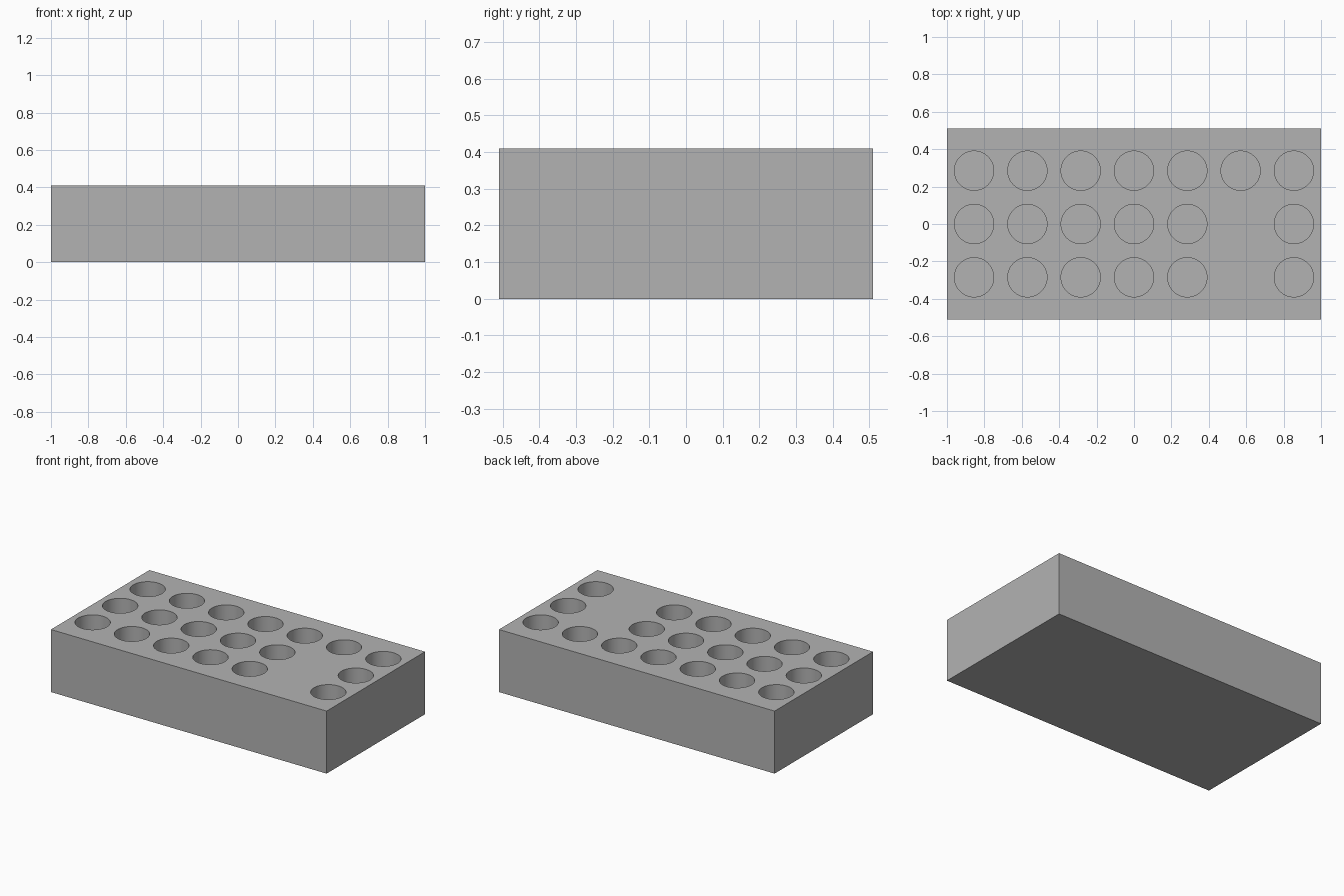
import bpy
import bmesh
from mathutils import Matrix

if "Cube" in bpy.data.objects:
    bpy.data.objects.remove(bpy.data.objects["Cube"], do_unlink=True)

LENGTH, WIDTH, HEIGHT = 2.0, 1.02, 0.41
PITCH, RADIUS, DEPTH = 0.285, 0.105, 0.31
EMPTY = {(2, 0), (2, -1)}  # grid spots without a hole

grey = bpy.data.materials.new("plain grey")
grey.use_nodes = True
grey.diffuse_color = (0.45, 0.45, 0.45, 1)
grey.node_tree.nodes["Principled BSDF"].inputs["Base Color"].default_value = grey.diffuse_color


def make_object(name, bm):
    mesh = bpy.data.meshes.new(name)
    bm.to_mesh(mesh)
    bm.free()
    mesh.materials.append(grey)
    obj = bpy.data.objects.new(name, mesh)
    bpy.context.collection.objects.link(obj)
    return obj


# Solid block
bm = bmesh.new()
bmesh.ops.create_cube(bm, size=1, matrix=Matrix.Translation((0, 0, HEIGHT / 2))
                      @ Matrix.Diagonal((LENGTH, WIDTH, HEIGHT, 1)))
block = make_object("rack_block", bm)

# Grid of round hole cutters, rising slightly above the top face
bm = bmesh.new()
cut_height = DEPTH + 0.1
for col in range(-3, 4):
    for row in range(-1, 2):
        if (col, row) not in EMPTY:
            centre = (col * PITCH, row * PITCH, HEIGHT - DEPTH + cut_height / 2)
            bmesh.ops.create_cone(bm, cap_ends=True, segments=64, radius1=RADIUS,
                                  radius2=RADIUS, depth=cut_height,
                                  matrix=Matrix.Translation(centre))
cutter = make_object("hole_cutter", bm)
cutter.hide_render = True

# Cut the blind holes, then discard the cutter
cut = block.modifiers.new("holes", "BOOLEAN")
cut.operation = "DIFFERENCE"
cut.solver = "EXACT"
cut.object = cutter
bpy.ops.object.select_all(action="DESELECT")
block.select_set(True)
bpy.context.view_layer.objects.active = block
bpy.ops.object.modifier_apply(modifier=cut.name)
bpy.data.objects.remove(cutter, do_unlink=True)

# Smooth hole walls, crisp rims and edges
bpy.ops.object.shade_smooth_by_angle()
